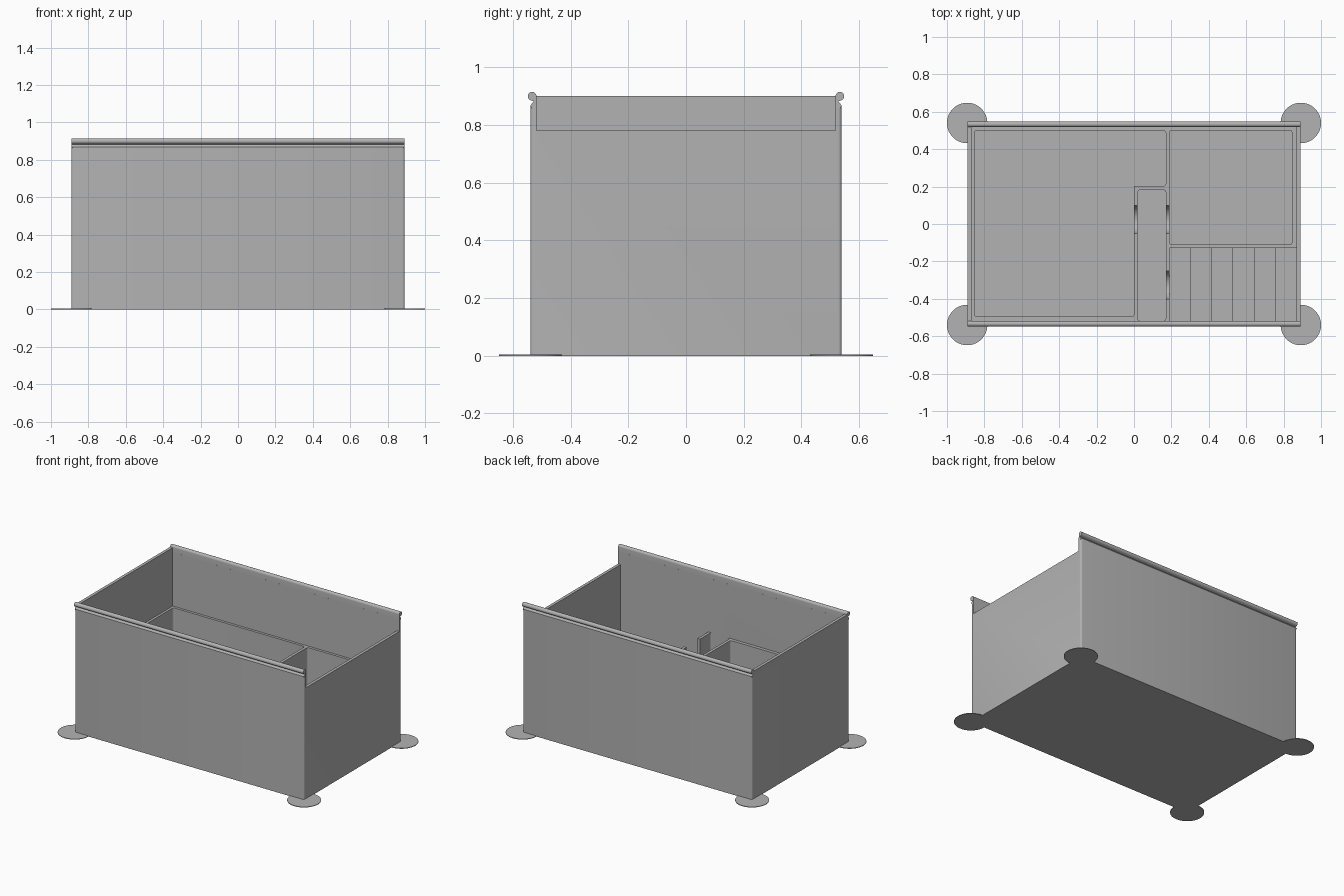
import bpy, bmesh, math
from mathutils import Vector

cube = bpy.data.objects.get("Cube")
if cube:
    bpy.data.objects.remove(cube, do_unlink=True)

# One plain grey for everything
grey = bpy.data.materials.new("plain_grey")
grey.use_nodes = True
colour = (0.45, 0.45, 0.45, 1)
grey.diffuse_color = colour
grey.node_tree.nodes["Principled BSDF"].inputs["Base Color"].default_value = colour

# Shared sizes
LENGTH, WIDTH = 0.891, 0.54       # outer half sizes
IN_X, IN_Y = 0.87, 0.518          # upper cavity half sizes
FLOOR, LEDGE, OPEN = 0.02, 0.49, 1.0


def finish(name, bm):
    bmesh.ops.recalc_face_normals(bm, faces=bm.faces)
    mesh = bpy.data.meshes.new(name)
    bm.to_mesh(mesh)
    bm.free()
    mesh.materials.append(grey)
    obj = bpy.data.objects.new(name, mesh)
    bpy.context.collection.objects.link(obj)
    return obj


def box(name, x, y, z, radius=0.0):
    """Box from ranges, with optional rounded upright edges."""
    bm = bmesh.new()
    bmesh.ops.create_cube(bm, size=1)
    for v in bm.verts:
        v.co = Vector(r[0] if c < 0 else r[1] for c, r in zip(v.co, (x, y, z)))
    if radius:
        upright = [e for e in bm.edges
                   if abs(e.verts[0].co.z - e.verts[1].co.z) > 0.001]
        bmesh.ops.bevel(bm, geom=upright, offset=radius, segments=4,
                        profile=0.5, affect='EDGES')
    return finish(name, bm)


def extrude_x(name, outline, x0, x1):
    """Extrude a (y, z) outline along x."""
    bm = bmesh.new()
    face = bm.faces.new([bm.verts.new((x0, y, z)) for y, z in outline])
    new = bmesh.ops.extrude_face_region(bm, geom=[face])["geom"]
    bmesh.ops.translate(bm, vec=(x1 - x0, 0, 0),
                        verts=[g for g in new if isinstance(g, bmesh.types.BMVert)])
    return finish(name, bm)


def arc(cy, cz, r, start, end, steps):
    angles = [math.radians(start + (end - start) * i / steps) for i in range(steps + 1)]
    return [(cy + r * math.cos(a), cz + r * math.sin(a)) for a in angles]


def select_only(obj):
    bpy.ops.object.select_all(action='DESELECT')
    obj.select_set(True)
    bpy.context.view_layer.objects.active = obj


def carve(target, cutter):
    mod = target.modifiers.new("carve", 'BOOLEAN')
    mod.operation, mod.solver, mod.object = 'DIFFERENCE', 'EXACT', cutter
    cutter.hide_render = True
    select_only(target)
    bpy.ops.object.modifier_apply(modifier=mod.name)
    bpy.data.objects.remove(cutter, do_unlink=True)


def thumb_notch(y0, y1, bottom, x0, x1):
    r = (y1 - y0) / 2
    outline = [(y0, OPEN)] + arc(y0 + r, bottom + r, r, 180, 360, 20) + [(y1, OPEN)]
    return extrude_x("notch_cutter", outline, x0, x1)


# Case: solid block, hollowed above the ledge
case = box("case", (-LENGTH, LENGTH), (-WIDTH, WIDTH), (0, 0.868), 0.012)
carve(case, box("cutter", (-IN_X, IN_X), (-IN_Y, IN_Y), (LEDGE, OPEN)))

# Low wall on the left end where the lid slides in
carve(case, box("cutter", (0.8, 1), (-IN_Y, IN_Y), (0.782, OPEN)))

# Compartments: L-shaped bay, square bay and narrow slot
for x, y in (((-0.853, 0.0), (-0.495, 0.5)),
             ((-0.1, 0.17), (0.203, 0.5)),
             ((0.19, 0.845), (-0.11, 0.5)),
             ((0.02, 0.17), (-IN_Y, 0.183))):
    carve(case, box("cutter", x, y, (FLOOR, OPEN), 0.013))

# Stepped bay descending towards the low wall
STEPS, STEP_START = 6, 0.19
tread = (IN_X - STEP_START) / STEPS
for i in range(STEPS):
    height = FLOOR + 0.05 * (STEPS - 1 - i)
    carve(case, box("cutter", (STEP_START + i * tread, IN_X),
                    (-IN_Y, -0.127), (height, OPEN)))

# Thumb notches through the divider walls
carve(case, thumb_notch(-0.05, 0.1, 0.25, -0.015, 0.2))
carve(case, thumb_notch(-0.4, -0.25, 0.28, 0.1, 0.195))

# Rounded lid rails along the front and back walls
bead = arc(0.5335, 0.9, 0.015, -60, 180, 20)
rail = [(IN_Y, 0.86), (0.535, 0.86), (WIDTH, 0.868), (0.528, 0.882)] + bead
parts = [case]
for name, side in (("back_rail", 1), ("front_rail", -1)):
    parts.append(extrude_x(name, [(side * y, z) for y, z in rail], -LENGTH, LENGTH))

# Top strip of the tall end wall
parts.append(box("end_wall_top", (-LENGTH, -IN_X), (-IN_Y, IN_Y), (0.86, 0.9)))

# Thin round pads under the corners
for sx, side in ((1, "left"), (-1, "right")):
    for sy, end in ((1, "back"), (-1, "front")):
        bm = bmesh.new()
        bmesh.ops.create_cone(bm, cap_ends=True, segments=64, radius1=0.108,
                              radius2=0.108, depth=0.004)
        bmesh.ops.translate(bm, vec=(sx * 0.892, sy * WIDTH, 0.002), verts=bm.verts)
        parts.append(finish(f"{end}_{side}_pad", bm))

for obj in parts:
    select_only(obj)
    bpy.ops.object.shade_smooth_by_angle(angle=math.radians(35))
